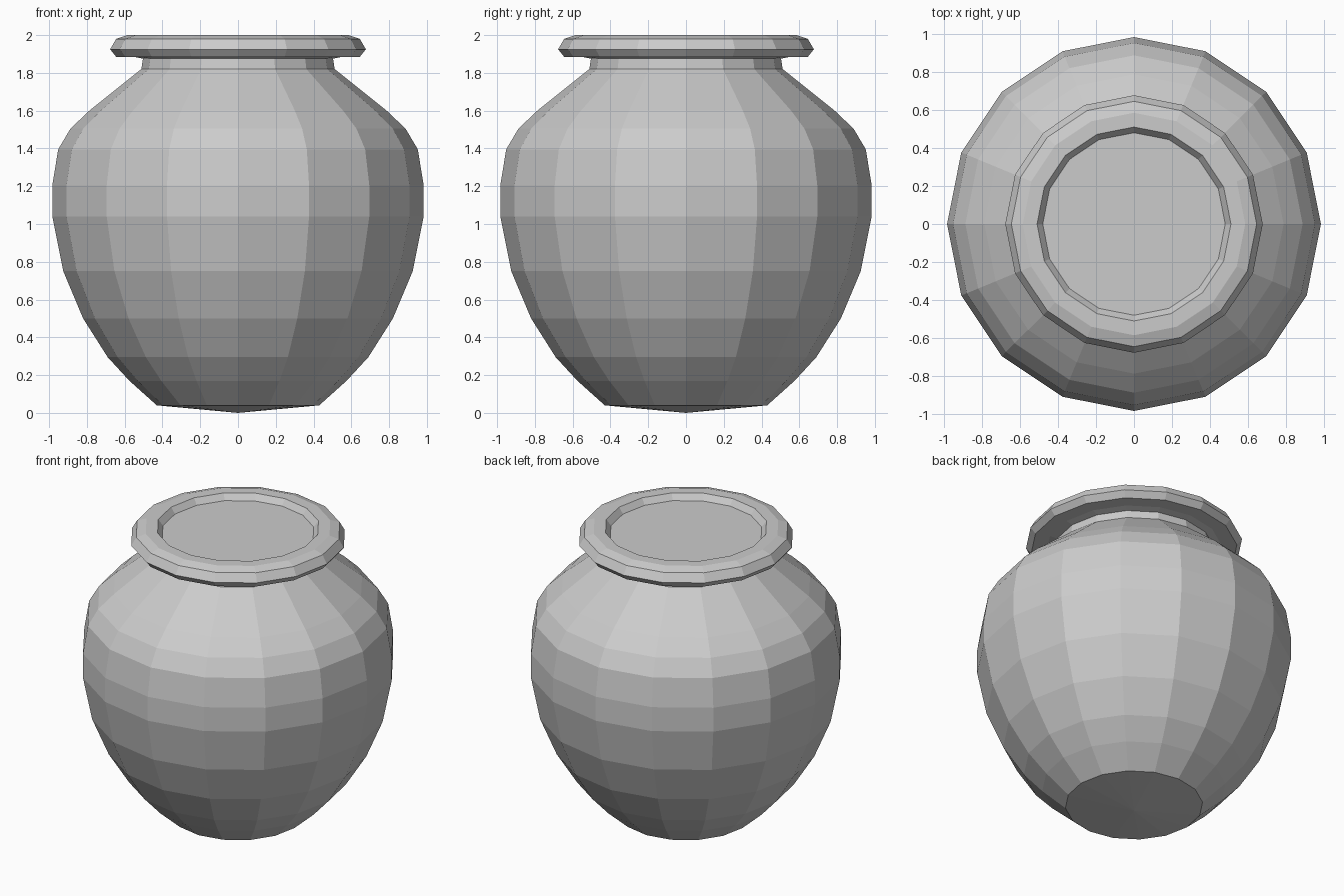
import bpy
from math import cos, sin, tau

if "Cube" in bpy.data.objects:
    bpy.data.objects.remove(bpy.data.objects["Cube"])

SIDES = 16


def lathe(name, profile):
    """Revolve (radius, z) points around z; radius 0 makes a pole, open ends get a flat cap."""
    verts, faces, rings = [], [], []
    for r, z in profile:
        n = 1 if r == 0 else SIDES
        rings.append([len(verts) + i for i in range(n)])
        verts += [(r * cos(tau * i / SIDES), r * sin(tau * i / SIDES), z) for i in range(n)]
    for a, b in zip(rings, rings[1:]):
        for i in range(SIDES):
            j = (i + 1) % SIDES
            if len(a) == 1:
                faces.append((a[0], b[j], b[i]))
            else:
                faces.append((a[i], a[j], b[j], b[i]))
    faces.append(rings[-1])
    if len(rings[0]) > 1:
        faces.append(rings[0][::-1])
    mesh = bpy.data.meshes.new(name)
    mesh.from_pydata(verts, [], faces)
    mesh.update()
    obj = bpy.data.objects.new(name, mesh)
    bpy.context.collection.objects.link(obj)
    return obj


# Shallow pointed base, then the round belly and shoulder
body = [(0, 0), (0.43, 0.04), (0.575, 0.17), (0.69, 0.295), (0.82, 0.50),
        (0.925, 0.75), (0.983, 1.04), (0.983, 1.205), (0.952, 1.395),
        (0.887, 1.505), (0.787, 1.60)]
# Narrow neck
neck = [(0.512, 1.82), (0.503, 1.875)]
# Overhanging lip
lip = [(0.55, 1.885), (0.645, 1.885), (0.677, 1.925), (0.645, 1.98), (0.585, 2.0)]
# Mouth, closed by a flat surface just below the lip
mouth = [(0.51, 2.0), (0.48, 1.96)]

lathe("pot", body + neck + lip + mouth)
